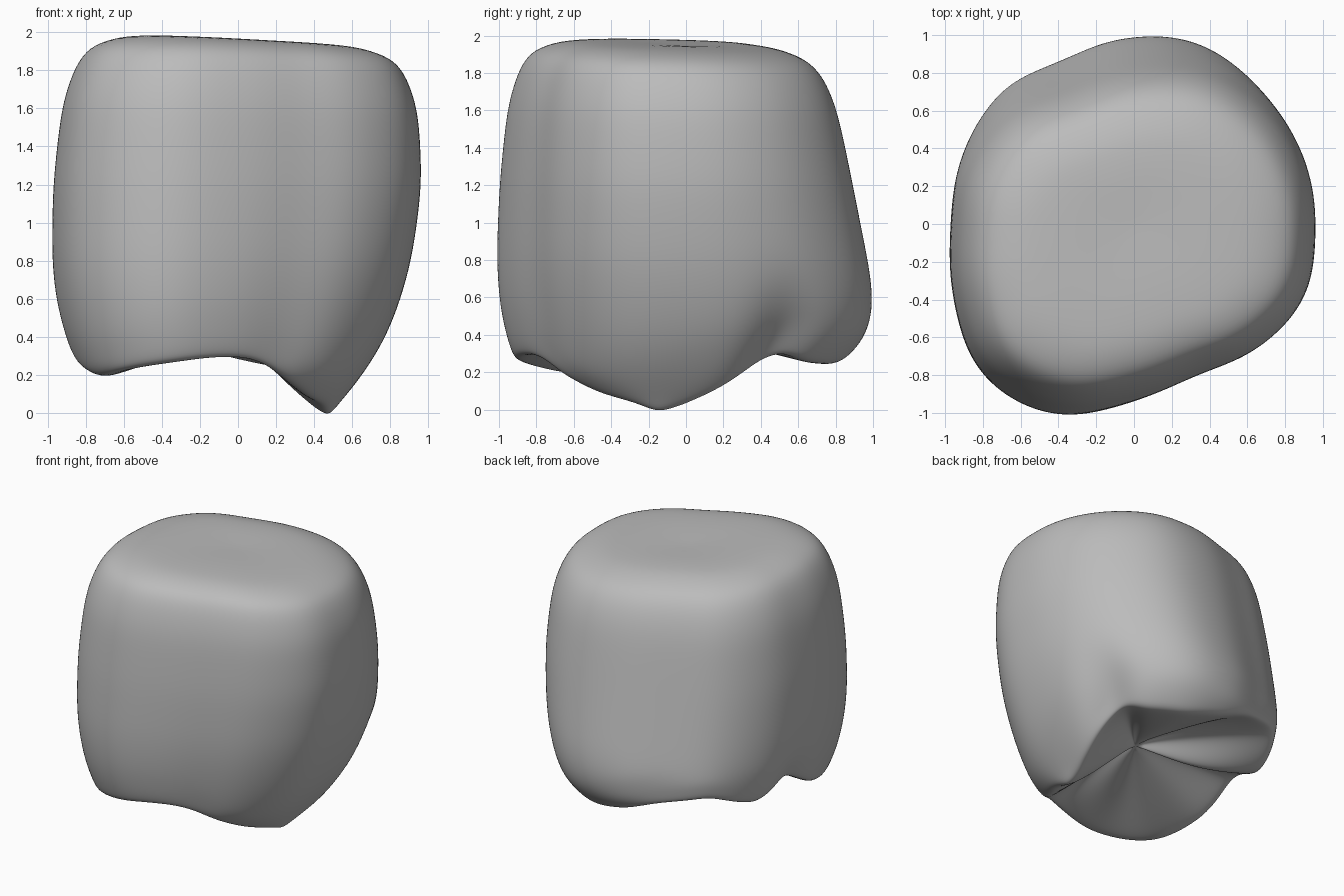
import bpy, bmesh, math

cube = bpy.data.objects.get("Cube")
if cube:
    bpy.data.objects.remove(cube, do_unlink=True)

SEGMENTS = 64

# Outline radius every 22.5 degrees, counter-clockwise from +x
OUTLINE = [.96, .99, 1.025, 1.04, .98, .93, .98, .98,
           .965, 1.025, 1.12, 1.085, .94, .865, .92, .97]
# Side extents by height: z, x min, x max, y min, y max
EXTENTS = [(0, -.6, .49, -.6, .48), (.2, -.83, .66, -.89, .80),
           (.4, -.91, .785, -.96, .98), (.6, -.955, .86, -1, 1.02),
           (.8, -.97, .915, -1.01, .98), (1.2, -.965, .97, -.995, .90),
           (1.6, -.92, .95, -.955, .82), (1.8, -.85, .89, -.895, .75),
           (1.9, -.77, .82, -.825, .65), (1.95, -.61, .66, -.68, .49)]
# Height of the lower rim by angle: four cusps with notches between
RIM = [(-10, -.035), (5, .01), (20, .09), (37, .31), (50, .24), (70, .23),
       (90, .29), (110, .39), (135, .47), (158, .34), (177, .47), (198, .25),
       (218, .17), (240, .23), (262, .28), (278, .28), (290, .24), (305, .14),
       (318, .07), (335, .025), (350, -.035)]
# Relief of the chewing face: angle, fissure depth (negative for a ridge)
FISSURES = [(37, .07), (112, .05), (158, -.08), (185, .05), (280, .07), (235, .03)]


def lookup(table, t):
    """Linear interpolation of a table whose first column is the key."""
    t = min(max(t, table[0][0]), table[-1][0])
    for a, b in zip(table, table[1:]):
        if t <= b[0]:
            k = (t - a[0]) / (b[0] - a[0])
            return [p + (q - p) * k for p, q in zip(a[1:], b[1:])]


def near(angle, target, width):
    d = (angle - target + 180) % 360 - 180
    return math.exp(-(d / width) ** 2)


def rim_height(deg):
    return lookup(RIM, deg if deg <= 350 else deg - 360)[0]


def wall(deg, z):
    """Point of the side wall at an angle and height."""
    i = int(deg / 22.5)
    k = deg / 22.5 - i
    # smooth curve through four neighbouring outline radii
    a, b, c, d = [OUTLINE[(i + n) % 16] for n in (-1, 0, 1, 2)]
    r = b + k / 2 * (c - a + k * (2 * a - 5 * b + 4 * c - d
                                  + k * (3 * (b - c) + d - a)))
    # pinch where the side fissures run up the wall
    low = math.exp(-((z - .35) / .2) ** 2)
    r *= 1 - low * (.13 * near(deg, 33, 9) + .09 * near(deg, 179, 9))
    x0, x1, y0, y1 = lookup(EXTENTS, z)
    x = (x0 + x1) / 2 + r * math.cos(math.radians(deg)) * (x1 - x0) / 1.92
    y = (y0 + y1) / 2 + r * math.sin(math.radians(deg)) * (y1 - y0) / 2
    tilt = max(0, z - 1.4) / .6
    return x, y, z - tilt * (.052 * x + .025 * y)


def chewing_face(deg, f):
    """Point of the underside, f = 1 at the rim and 0 in the middle."""
    rim = rim_height(deg)
    x, y, _ = wall(deg, rim)
    u = 1 - f
    z = rim + (.42 - rim) * u ** 1.2
    z += sum(d * near(deg, a, 14) for a, d in FISSURES) * math.sin(math.pi * u)
    return x * f, y * f, z


def top_face(deg, f):
    """Point of the slightly dished top."""
    x, y, z = wall(deg, 1.95)
    return x * f, y * f, 1.945 + (z - 1.945) * f + .012 * math.sin(math.pi * f)


# Rings from the middle of the underside, up the wall, to the middle of the top
rings = [lambda d, f=f: chewing_face(d, f) for f in (.15, .32, .5, .66, .8, .92)]
rings += [lambda d, s=s: wall(d, rim_height(d) + (1 - rim_height(d)) * s)
          for s in (0, .06, .14, .25, .4, .6, .8, 1)]
rings += [lambda d, z=z: wall(d, z) for z in (1.2, 1.4, 1.6, 1.73, 1.83, 1.9, 1.95)]
rings += [lambda d, f=f: top_face(d, f) for f in (.8, .55, .3)]

bm = bmesh.new()
loops = [[bm.verts.new(ring(360 * i / SEGMENTS)) for i in range(SEGMENTS)]
         for ring in rings]
for a, b in zip(loops, loops[1:]):
    for i in range(SEGMENTS):
        j = (i + 1) % SEGMENTS
        bm.faces.new((a[i], a[j], b[j], b[i]))
for loop, tip in ((loops[0], chewing_face(0, 0)), (loops[-1], top_face(0, 0))):
    centre = bm.verts.new(tip)
    for i in range(SEGMENTS):
        bm.faces.new((loop[i], loop[(i + 1) % SEGMENTS], centre))

# Soften the interpolated shape
for _ in range(2):
    bmesh.ops.smooth_vert(bm, verts=bm.verts, factor=.3,
                          use_axis_x=True, use_axis_y=True, use_axis_z=True)
bmesh.ops.recalc_face_normals(bm, faces=bm.faces)

mesh = bpy.data.meshes.new("tooth_crown")
bm.to_mesh(mesh)
bm.free()
crown = bpy.data.objects.new("tooth_crown", mesh)
bpy.context.collection.objects.link(crown)

grey = bpy.data.materials.new("plain grey")
grey.use_nodes = True
colour = (.5, .5, .5, 1)
grey.diffuse_color = colour
grey.node_tree.nodes["Principled BSDF"].inputs["Base Color"].default_value = colour
mesh.materials.append(grey)

crown.modifiers.new("smooth_surface", 'SUBSURF').levels = 2
for p in mesh.polygons:
    p.use_smooth = True
